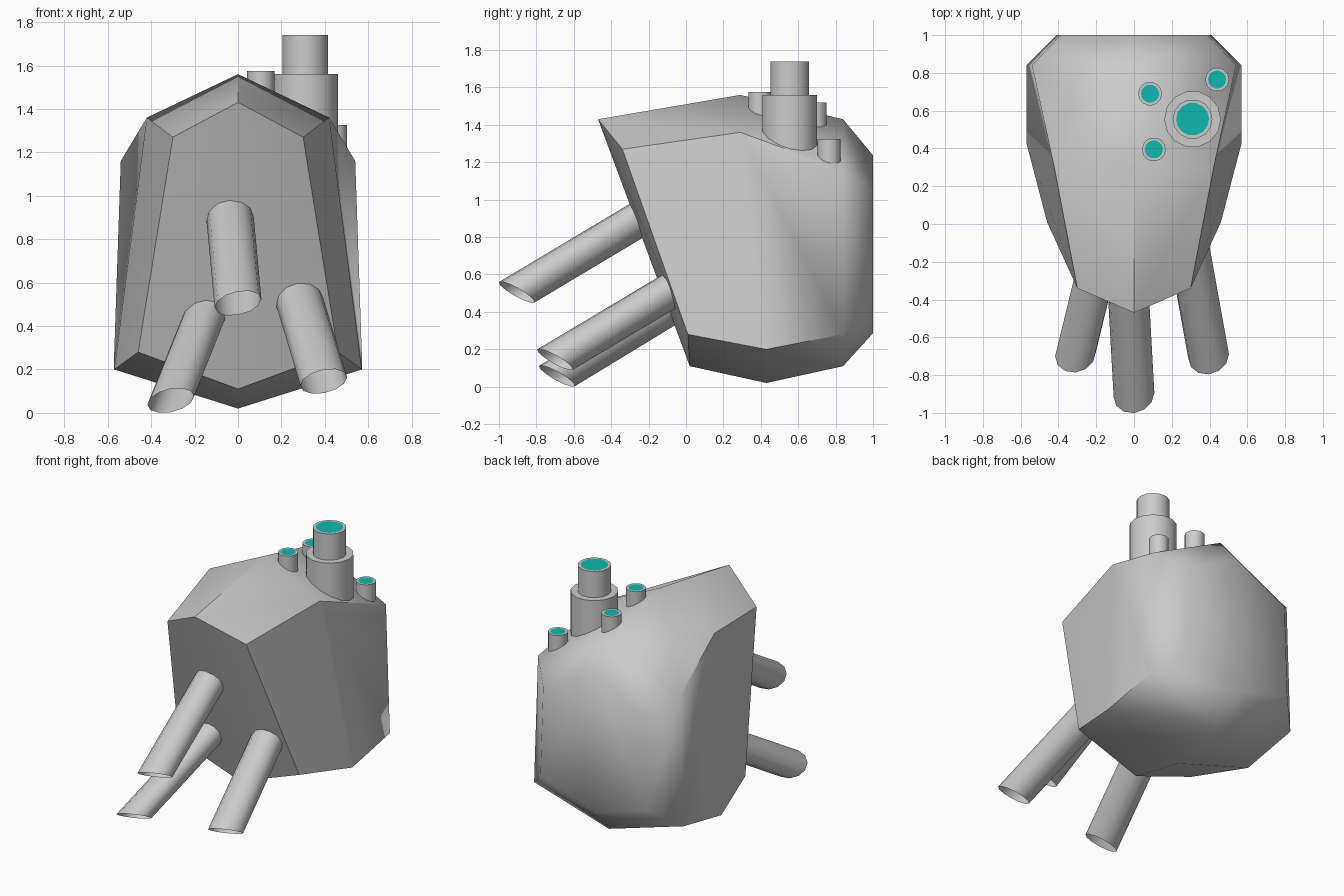
import bpy, bmesh, math
from mathutils import Vector

cube = bpy.data.objects.get("Cube")
if cube:
    bpy.data.objects.remove(cube, do_unlink=True)


def material(name, colour):
    mat = bpy.data.materials.new(name)
    mat.use_nodes = True
    mat.diffuse_color = (*colour, 1)
    mat.node_tree.nodes["Principled BSDF"].inputs["Base Color"].default_value = (*colour, 1)
    return mat


grey = material("stone grey", (0.6, 0.6, 0.6))
teal = material("teal", (0.005, 0.48, 0.44))


def finish(bm, name, angle, recalc=True):
    if recalc:
        bmesh.ops.recalc_face_normals(bm, faces=bm.faces)
    mesh = bpy.data.meshes.new(name)
    bm.to_mesh(mesh)
    bm.free()
    mesh.materials.append(grey)
    mesh.materials.append(teal)
    obj = bpy.data.objects.new(name, mesh)
    bpy.context.collection.objects.link(obj)
    bpy.ops.object.select_all(action='DESELECT')
    obj.select_set(True)
    bpy.context.view_layer.objects.active = obj
    bpy.ops.object.shade_smooth_by_angle(angle=math.radians(angle))
    return obj


# Body: half sections (crown, shoulder, hip, keel) from front to back, mirrored in x
sections = [
    [(0, -0.47, 1.43), (0.30, -0.34, 1.27), (0.46, 0.01, 0.28), (0, 0.02, 0.11)],
    [(0, 0.29, 1.56), (0.42, 0.29, 1.36), (0.57, 0.43, 0.20), (0, 0.43, 0.02)],
    [(0, 0.84, 1.43), (0.54, 0.84, 1.16), (0.57, 0.84, 0.28), (0, 0.84, 0.11)],
]
# The last section is a shrunken copy of the one before it
centre, shrink = 0.74, 0.72
sections.append([(x * shrink, 1.0, centre + (z - centre) * shrink)
                 for x, y, z in sections[-1]])

bm = bmesh.new()
for side in (1, -1):
    rows = [[bm.verts.new((side * x, y, z)) for x, y, z in s] for s in sections]
    for a, b in zip(rows, rows[1:]):
        for i in range(3):
            bm.faces.new((a[i], a[i + 1], b[i + 1], b[i]))
    bm.faces.new(rows[0])
    bm.faces.new(rows[-1])
bmesh.ops.remove_doubles(bm, verts=bm.verts, dist=0.001)
finish(bm, "body", 55)


# Chimneys: stepped cylinders with a teal inset disc on top
def chimney(name, x, y, steps, rim):
    sides = 14
    bm = bmesh.new()
    rings = []
    for radius, z in steps + [(steps[-1][0] - rim, steps[-1][1])]:
        rings.append([bm.verts.new((x + radius * math.cos(math.tau * i / sides),
                                    y + radius * math.sin(math.tau * i / sides), z))
                      for i in range(sides)])
    for a, b in zip(rings, rings[1:]):
        for i in range(sides):
            j = (i + 1) % sides
            bm.faces.new((a[i], a[j], b[j], b[i]))
    bm.faces.new(rings[0])
    bm.faces.new(rings[-1]).material_index = 1
    finish(bm, name, 40)


chimney("main_chimney", 0.31, 0.555,
        [(0.15, 1.1), (0.15, 1.56), (0.105, 1.56), (0.105, 1.74)], 0.018)
for name, x, y, top in (("front_vent", 0.105, 0.395, 1.575),
                        ("back_vent", 0.085, 0.69, 1.52),
                        ("side_vent", 0.44, 0.765, 1.325)):
    chimney(name, x, y, [(0.063, top - 0.25), (0.063, top)], 0.015)


# Legs: open slanted tubes swept from the body to a tilted circular mouth
def leg(name, mouth, run):
    sides, radius = 12, 0.11
    normal = Vector((0.2, -0.48, -0.85)).normalized()
    u = Vector((0, 0.87, -0.49)).cross(normal).normalized()
    v = normal.cross(u)
    bm = bmesh.new()
    lower, upper = [], []
    for i in range(sides):
        t = math.tau * i / sides
        p = Vector(mouth) + radius * (u * math.cos(t) + v * math.sin(t))
        lower.append(bm.verts.new(p))
        upper.append(bm.verts.new(p + Vector(run)))
    for i in range(sides):
        j = (i + 1) % sides
        bm.faces.new((lower[i], lower[j], upper[j], upper[i]))
    finish(bm, name, 40)


leg("upper_leg", (0, -0.905, 0.505), (-0.04, 0.72, 0.43))
leg("left_leg", (0.395, -0.70, 0.145), (-0.13, 0.72, 0.43))
leg("right_leg", (-0.31, -0.69, 0.057), (0.18, 0.74, 0.45))
